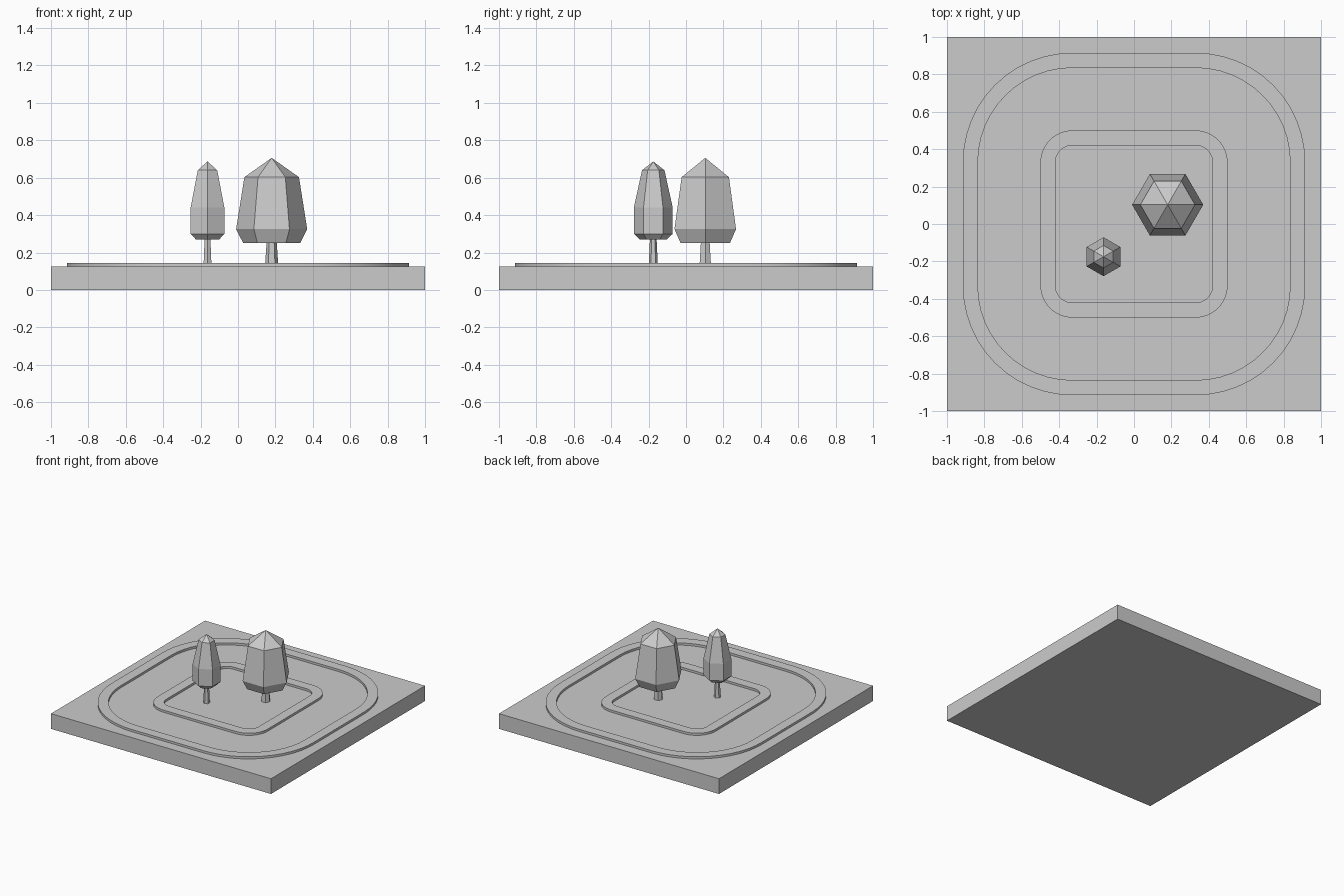
import bpy, bmesh
from math import sin, cos, pi, radians

if "Cube" in bpy.data.objects:
    bpy.data.objects.remove(bpy.data.objects["Cube"])


def new_object(name, bm):
    bmesh.ops.recalc_face_normals(bm, faces=bm.faces)
    mesh = bpy.data.meshes.new(name)
    bm.to_mesh(mesh)
    bm.free()
    ob = bpy.data.objects.new(name, mesh)
    bpy.context.collection.objects.link(ob)
    return ob


def rounded_square(half, c=0.33, steps=12):
    # Corner arcs share the centres (+-c, +-c)
    r = half - c
    pts = []
    for k in range(4):
        cx, cy = [(c, c), (-c, c), (-c, -c), (c, -c)][k]
        for i in range(steps + 1):
            a = k * pi / 2 + i / steps * pi / 2
            pts.append((cx + r * cos(a), cy + r * sin(a)))
    return pts


def bridge(bm, a, b):
    n = len(a)
    for i in range(n):
        j = (i + 1) % n
        bm.faces.new((a[i], a[j], b[j], b[i]))


def kerb(name, outer, inner, z0, z1):
    bm = bmesh.new()
    loops = [[bm.verts.new((x, y, z)) for x, y in rounded_square(h)]
             for h, z in [(outer, z0), (outer, z1), (inner, z1), (inner, z0)]]
    for i in range(4):
        bridge(bm, loops[i], loops[(i + 1) % 4])
    ob = new_object(name, bm)
    bpy.ops.object.select_all(action='DESELECT')
    ob.select_set(True)
    bpy.context.view_layer.objects.active = ob
    bpy.ops.object.shade_smooth_by_angle(angle=radians(30))


def lathe(name, x, y, profile, turn):
    # Six-sided stack of rings given as (radius, height), capped at both ends
    bm = bmesh.new()
    rings = []
    for r, z in profile:
        if r == 0:
            rings.append([bm.verts.new((x, y, z))])
        else:
            rings.append([bm.verts.new((x + r * cos(turn + k * pi / 3),
                                        y + r * sin(turn + k * pi / 3), z)) for k in range(6)])
    for a, b in zip(rings, rings[1:]):
        if len(b) == 1:
            for k in range(6):
                bm.faces.new((a[k], a[(k + 1) % 6], b[0]))
        else:
            bridge(bm, a, b)
    for ring in (rings[0], rings[-1]):
        if len(ring) > 1:
            bm.faces.new(ring)
    new_object(name, bm)


# Ground slab
bm = bmesh.new()
bmesh.ops.create_cube(bm, size=1)
for v in bm.verts:
    v.co = (v.co.x * 2, v.co.y * 2, (v.co.z + 0.5) * 0.125)
new_object("ground_slab", bm)

# Kerbs on both sides of the looping road
kerb("outer_kerb", 0.915, 0.835, 0.12, 0.143)
kerb("inner_kerb", 0.50, 0.42, 0.12, 0.143)

# Slim tree
lathe("slim_trunk", -0.163, -0.175, [(0.025, 0.12), (0.017, 0.29)], pi / 6)
lathe("slim_crown", -0.163, -0.175,
      [(0.072, 0.27), (0.104, 0.30), (0.104, 0.44), (0.06, 0.64), (0, 0.687)], pi / 6)

# Broad tree
lathe("broad_trunk", 0.18, 0.103, [(0.036, 0.12), (0.026, 0.27)], 0)
lathe("broad_crown", 0.18, 0.103,
      [(0.152, 0.25), (0.19, 0.325), (0.146, 0.603), (0, 0.706)], 0)
